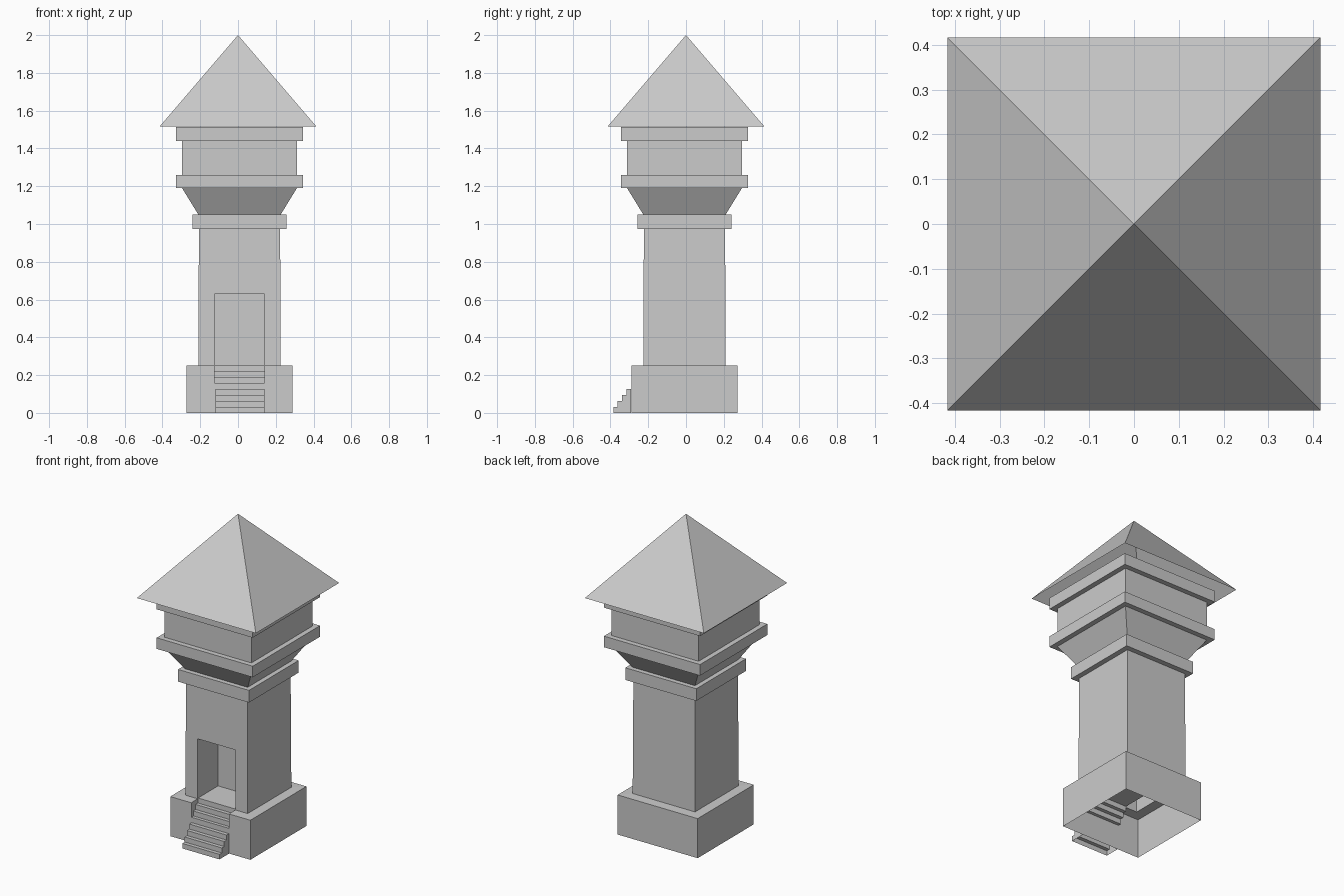
import bpy
import bmesh

cube = bpy.data.objects.get("Cube")
if cube:
    bpy.data.objects.remove(cube, do_unlink=True)

stone = bpy.data.materials.new("pale_grey_stone")
stone.use_nodes = True
GREY = (0.6, 0.6, 0.6, 1)
stone.diffuse_color = GREY
stone.node_tree.nodes["Principled BSDF"].inputs["Base Color"].default_value = GREY

CX, CY = 0.008, -0.008               # tower axis
RISE, RUN, FRONT = 0.0318, 0.0235, -0.385   # stair proportions


def finish(name, bm):
    bmesh.ops.recalc_face_normals(bm, faces=bm.faces)
    mesh = bpy.data.meshes.new(name)
    bm.to_mesh(mesh)
    bm.free()
    mesh.materials.append(stone)
    obj = bpy.data.objects.new(name, mesh)
    bpy.context.collection.objects.link(obj)
    return obj


def square_loft(name, rings):
    """Stack square rings given as (half width, height) and cap both ends."""
    bm = bmesh.new()
    loops = [[bm.verts.new((CX + sx * h, CY + sy * h, z))
              for sx, sy in ((-1, -1), (1, -1), (1, 1), (-1, 1))] for h, z in rings]
    for low, high in zip(loops, loops[1:]):
        for i in range(4):
            j = (i + 1) % 4
            bm.faces.new((low[i], low[j], high[j], high[i]))
    bm.faces.new(loops[0])
    bm.faces.new(loops[-1])
    return finish(name, bm)


def prism(name, profile, x0, x1):
    """Extrude a (y, z) profile sideways."""
    bm = bmesh.new()
    face = bm.faces.new([bm.verts.new((x0, y, z)) for y, z in profile])
    out = bmesh.ops.extrude_face_region(bm, geom=[face])
    verts = [g for g in out["geom"] if isinstance(g, bmesh.types.BMVert)]
    bmesh.ops.translate(bm, verts=verts, vec=(x1 - x0, 0, 0))
    return finish(name, bm)


def open_faces(obj, rule):
    """Remove the faces that match a rule."""
    bm = bmesh.new()
    bm.from_mesh(obj.data)
    bmesh.ops.delete(bm, geom=[f for f in bm.faces if rule(f)], context="FACES")
    bm.to_mesh(obj.data)
    bm.free()


def steps(first, last):
    """Riser and tread corners of a run of steps."""
    pts = []
    for i in range(first, last):
        y = FRONT + i * RUN
        pts += [(y, i * RISE), (y, (i + 1) * RISE)]
    return pts


# Plinth and shaft, with the doorway and the inner steps cut out
body = square_loft("plinth_and_shaft", [(0.28, 0), (0.28, 0.25), (0.218, 0.252), (0.215, 0.975)])
doorway = [(-0.32, 5 * RISE)] + steps(5, 8) + [(-0.02, 8 * RISE), (-0.02, 0.63), (-0.32, 0.63)]
cutter = prism("doorway_cutter", doorway, -0.125, 0.14)
cutter.hide_render = True
cut = body.modifiers.new("doorway", "BOOLEAN")
cut.operation = "DIFFERENCE"
cut.solver = "EXACT"
cut.object = cutter
bpy.context.view_layer.objects.active = body
bpy.ops.object.modifier_apply(modifier=cut.name)
bpy.data.objects.remove(cutter, do_unlink=True)
open_faces(body, lambda f: f.calc_center_median().z < 0.001)

# Outer steps, open underneath and against the plinth
wall = FRONT + 4 * RUN
outer = prism("front_steps", steps(0, 4) + [(wall, 4 * RISE), (wall, 0)], -0.12, 0.14)
open_faces(outer, lambda f: all(v.co.z < 0.001 for v in f.verts)
           or all(v.co.y > wall - 0.001 for v in f.verts))

# Mouldings, flared corbel and upper room
square_loft("shaft_band", [(0.248, 0.973), (0.248, 1.05)])
square_loft("flared_corbel", [(0.218, 1.05), (0.304, 1.19)])
square_loft("lower_ledge", [(0.336, 1.19), (0.336, 1.26)])
square_loft("upper_room", [(0.304, 1.26), (0.304, 1.44)])
square_loft("upper_ledge", [(0.336, 1.44), (0.336, 1.513)])

# Pyramid roof, open underneath
bm = bmesh.new()
apex = bm.verts.new((0, 0, 2))
R = 0.416
eaves = [bm.verts.new((x, y, 1.515)) for x, y in ((-R, -R), (R, -R), (R, R), (-R, R))]
for i in range(4):
    bm.faces.new((eaves[i], eaves[(i + 1) % 4], apex))
finish("pyramid_roof", bm)
